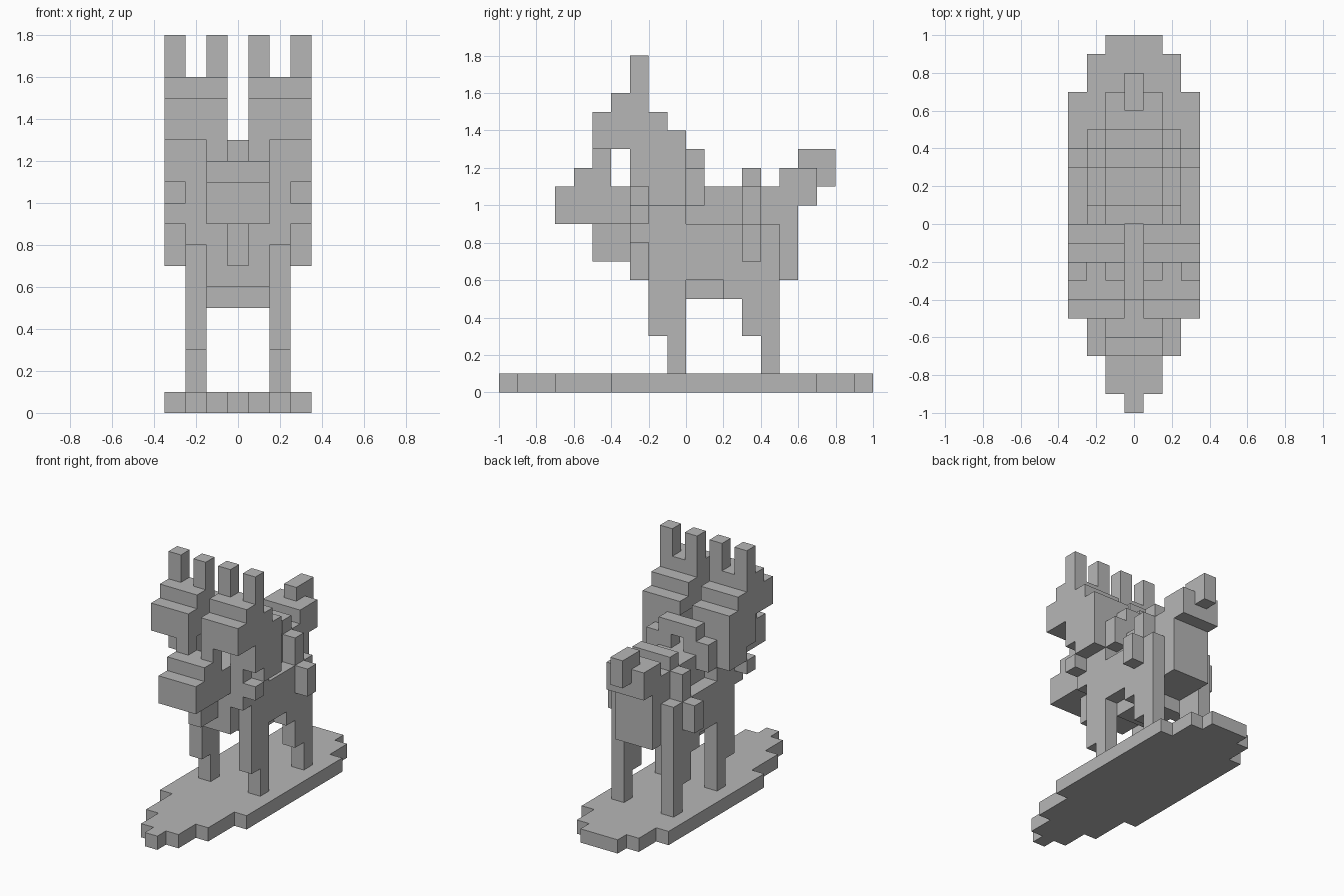
import bpy, bmesh
from mathutils import Vector

old = bpy.data.objects.get("Cube")
if old:
    bpy.data.objects.remove(old)

CELL = 0.1
stone = bpy.data.materials.new("plain grey")
stone.diffuse_color = (0.47, 0.47, 0.47, 1)
stone.use_nodes = True
stone.node_tree.nodes["Principled BSDF"].inputs["Base Color"].default_value = (0.47, 0.47, 0.47, 1)

filled = set()   # every occupied cell
parts = {}       # part name -> its cells


def block(name, xs, ys, zs):
    """Fill cells of a box: xs inclusive columns (mirrored), ys and zs edge to edge."""
    cells = parts.setdefault(name, set())
    for x in range(xs[0], xs[1] + 1):
        for y in range(*ys):
            for z in range(*zs):
                for c in ((x, y, z), (-x, y, z)):
                    if c not in filled:
                        filled.add(c)
                        cells.add(c)


# stepped ground plate
for half, ys in ((0, (-10, -9)), (1, (-9, -7)), (2, (-7, -4)),
                 (3, (-4, 7)), (2, (7, 9)), (1, (9, 10))):
    block("base", (0, half), ys, (0, 1))

# legs
block("front_legs", (2, 2), (-2, 0), (3, 6))
block("front_legs", (2, 2), (-1, 0), (1, 3))
block("hind_legs", (2, 2), (3, 5), (3, 6))
block("hind_legs", (2, 2), (4, 5), (1, 3))
block("hind_legs", (2, 2), (2, 3), (5, 6))

# body: flanks, back, belly and rump
block("body", (0, 2), (-2, 5), (6, 9))
block("body", (0, 1), (0, 6), (6, 11))
block("body", (0, 1), (0, 3), (5, 6))

# chest, neck and shoulders
block("neck", (0, 1), (-3, 0), (6, 11))
block("neck", (2, 2), (-3, 0), (8, 10))

# head, with stepped brow and chin tuft
block("head", (0, 1), (-7, -3), (9, 11))
block("head", (0, 1), (-6, -4), (11, 12))
block("chin", (0, 0), (-5, -3), (7, 9))

# antlers and the side pieces that carry them
block("antlers", (1, 1), (-5, -4), (12, 13))
block("antlers", (1, 3), (-5, 0), (13, 14))
block("antlers", (1, 3), (-5, -1), (14, 15))
block("antlers", (1, 3), (-4, -2), (15, 16))
for x in (1, 3):
    block("antlers", (x, x), (-3, -2), (16, 18))
block("mane", (2, 3), (-3, 0), (11, 13))
block("mane", (2, 2), (-3, 0), (9, 11))
block("mane", (3, 3), (-2, 0), (10, 11))
block("mane", (3, 3), (-3, -2), (9, 10))

# collar arch behind the neck
block("collar", (0, 1), (0, 1), (12, 13))
block("collar", (1, 1), (0, 1), (11, 12))
block("collar", (2, 2), (0, 1), (10, 12))

# strap stepping over the hindquarters
block("strap", (0, 1), (3, 4), (11, 12))
block("strap", (2, 2), (3, 4), (9, 11))
block("strap", (3, 3), (3, 4), (7, 9))

# tail
block("tail", (0, 1), (5, 7), (10, 12))
block("tail", (0, 0), (6, 8), (11, 13))

# skin each part with only its exposed faces
AXES = [Vector(a) for a in ((1, 0, 0), (0, 1, 0), (0, 0, 1))]
for name, cells in parts.items():
    bm = bmesh.new()
    for cell in sorted(cells):
        centre = Vector(cell) + Vector((0, 0.5, 0.5))
        for i in range(3):
            for s in (1, -1):
                n = AXES[i] * s
                if tuple(int(v) for v in Vector(cell) + n) in filled:
                    continue
                u, w = AXES[(i + 1) % 3] * s, AXES[(i + 2) % 3]
                ring = ((-1, -1), (1, -1), (1, 1), (-1, 1))
                bm.faces.new([bm.verts.new((centre + (n + u * a + w * b) / 2) * CELL)
                              for a, b in ring])
    bmesh.ops.remove_doubles(bm, verts=bm.verts, dist=0.001)
    bmesh.ops.dissolve_limit(bm, angle_limit=0.01, verts=bm.verts, edges=bm.edges)
    mesh = bpy.data.meshes.new(name)
    bm.to_mesh(mesh)
    bm.free()
    mesh.materials.append(stone)
    bpy.context.collection.objects.link(bpy.data.objects.new(name, mesh))
